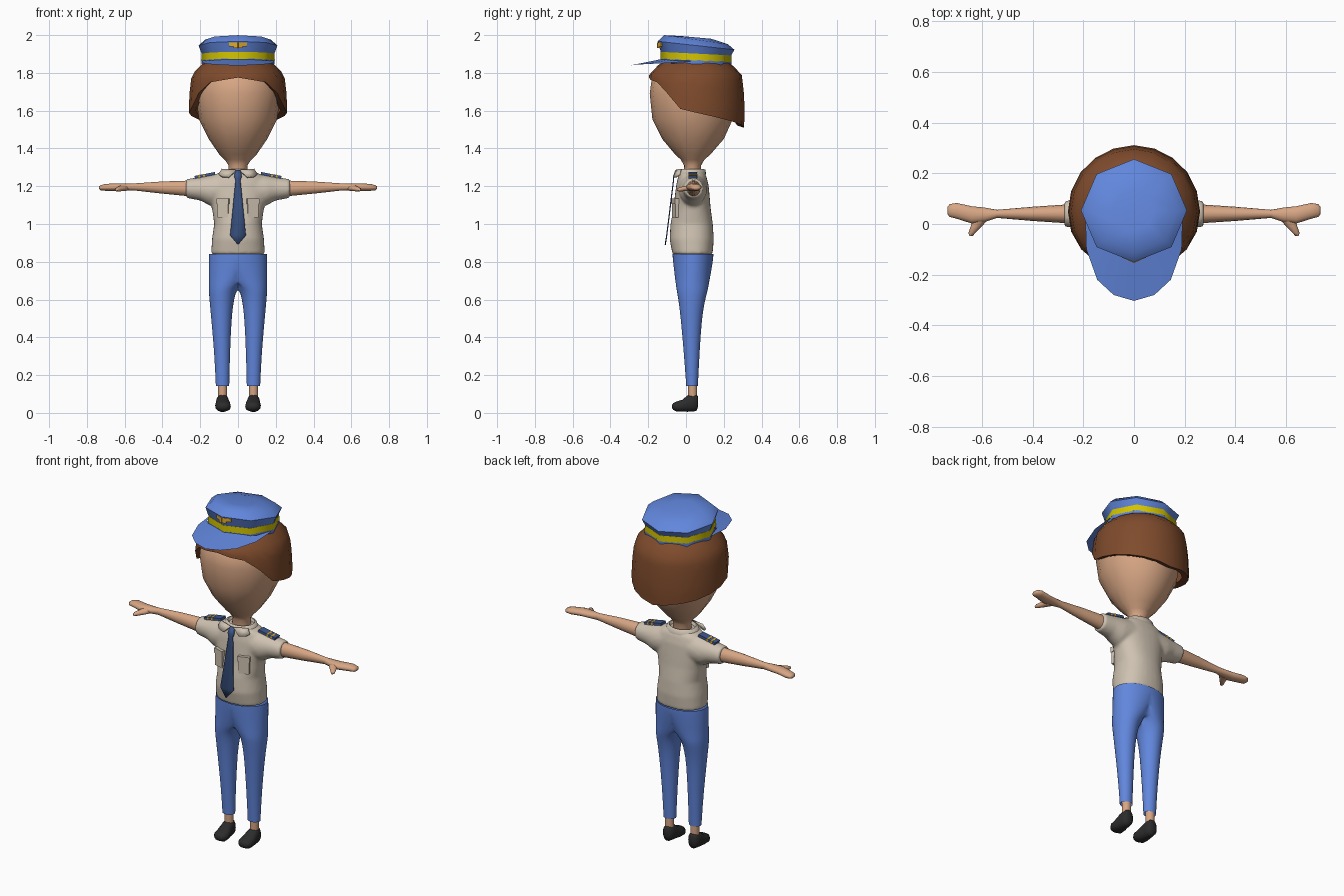
import bpy, bmesh, math
from mathutils import Matrix, Vector

if "Cube" in bpy.data.objects:
    bpy.data.objects.remove(bpy.data.objects["Cube"])


def material(name, rgb):
    m = bpy.data.materials.new(name)
    m.diffuse_color = (*rgb, 1)
    m.use_nodes = True
    m.node_tree.nodes["Principled BSDF"].inputs["Base Color"].default_value = m.diffuse_color
    return m


SKIN = material("skin", (.68, .38, .23))
HAIR = material("brown", (.21, .07, .025))
BLUE = material("blue", (.12, .24, .72))
SHIRT = material("cream", (.62, .54, .44))
NAVY = material("navy", (.05, .10, .26))
YELLOW = material("yellow", (.65, .55, .0))
GOLD = material("gold", (.75, .40, .03))
BLACK = material("black", (.025, .025, .025))


def finish(name, bm, mat, mirror=False, subsurf=0, angle=60, thick=0):
    bmesh.ops.remove_doubles(bm, verts=bm.verts, dist=1e-5)
    bmesh.ops.recalc_face_normals(bm, faces=bm.faces)
    me = bpy.data.meshes.new(name)
    bm.to_mesh(me)
    bm.free()
    me.materials.append(mat)
    for p in me.polygons:
        p.use_smooth = True
    me.set_sharp_from_angle(angle=math.radians(angle))
    ob = bpy.data.objects.new(name, me)
    bpy.context.collection.objects.link(ob)
    if mirror:
        ob.modifiers.new("mirror", 'MIRROR')
    if thick:
        s = ob.modifiers.new("thickness", 'SOLIDIFY')
        s.thickness, s.offset = thick, 0
    if subsurf:
        s = ob.modifiers.new("smooth", 'SUBSURF')
        s.levels = s.render_levels = subsurf
    return ob


def skin_rings(bm, rings, caps=True, closed=True):
    """Join rows of points with quads."""
    rows = [[bm.verts.new(p) for p in r] for r in rings]
    n = len(rows[0])
    for lo, hi in zip(rows, rows[1:]):
        for i in range(n if closed else n - 1):
            j = (i + 1) % n
            bm.faces.new((lo[i], lo[j], hi[j], hi[i]))
    if caps:
        bm.faces.new(rows[0])
        bm.faces.new(rows[-1])


def power(v, e):
    return math.copysign(abs(v) ** e, v)


def loft(bm, rings, axis='z', n=16, e=1, caps=True, flip=1):
    """Each ring is (position, centre a, radius a, centre b, radius b)."""
    out = []
    for t, ca, ra, cb, rb in rings:
        row = []
        for i in range(n):
            w = 2 * math.pi * i / n
            a, b = ca + ra * power(math.cos(w), e), cb + rb * power(math.sin(w), e)
            row.append({'z': (a, b, t), 'x': (t * flip, a, b), 'y': (a, t, b)}[axis])
        out.append(row)
    skin_rings(bm, out, caps)
    return bm


def box(bm, size, loc, ry=0, rz=0):
    m = Matrix.Translation(loc) @ Matrix.Rotation(rz, 4, 'Z') @ Matrix.Rotation(ry, 4, 'Y')
    bmesh.ops.create_cube(bm, size=1, matrix=m @ Matrix.Diagonal((*size, 1)))
    return bm


def interp(table, x):
    for (x0, y0), (x1, y1) in zip(table, table[1:]):
        if x <= x1:
            return y0 + (y1 - y0) * max(0, x - x0) / (x1 - x0)
    return table[-1][1]


# Head and neck
finish("head", loft(bmesh.new(), [
    (1.25, 0, .055, .033, .048), (1.31, 0, .05, .035, .045), (1.34, 0, .07, .035, .062),
    (1.37, 0, .10, .036, .095), (1.45, 0, .155, .037, .163), (1.555, 0, .207, .035, .213),
    (1.69, 0, .226, .03, .222), (1.78, 0, .212, .03, .21), (1.84, 0, .16, .04, .155)]), SKIN)

# Hair shell with a raised fringe and a low back
edge = [(0, 1.775), (36, 1.75), (45, 1.725), (55, 1.69), (72, 1.61), (90, 1.59), (130, 1.55), (180, 1.51)]
profile = [(1.51, .257), (1.60, .261), (1.70, .256), (1.79, .245), (1.84, .198), (1.88, .14)]
rows = []
for k in range(10):
    row = []
    for i in range(20):
        deg = i * 18
        zb = interp(edge, min(deg, 360 - deg))
        z = 1.88 + (zb - 1.88) * min(k, 8) / 8
        r = interp(profile, z) * (.86 if k == 9 else 1)
        w = math.radians(deg)
        row.append((r * math.sin(w), .05 - r * math.cos(w), z + (.012 if k == 9 else 0)))
    rows.append(row)
bm = bmesh.new()
skin_rings(bm, rows, caps=False)
finish("hair", bm, HAIR)


# Eight-sided tilted cap
def cap_rows(rings):
    return [[(r * 1.03 * math.sin(i * math.pi / 4), .053 - r * math.cos(i * math.pi / 4),
              z - s * r * -math.cos(i * math.pi / 4)) for i in range(8)] for z, r, s in rings]


for name, rings, mat in (
        ("cap_rim", [(1.845, .18, .04), (1.847, .188, .04), (1.868, .189, .045)], BLUE),
        ("cap_band", [(1.866, .189, .045), (1.902, .188, .05)], YELLOW),
        ("cap_crown", [(1.90, .186, .05), (1.945, .203, .11), (1.976, .168, .14), (1.988, .08, .09)], BLUE)):
    bm = bmesh.new()
    skin_rings(bm, cap_rows(rings))
    finish(name, bm, mat, angle=50)

# Thin visor
outer = [(.192, .03, 1.862), (.188, -.10, 1.852), (.145, -.22, 1.846), (.08, -.28, 1.842), (0, -.303, 1.838)]
inner = [(.185, .03, 1.864), (.16, -.06, 1.866), (.11, -.09, 1.869), (.06, -.11, 1.871), (0, -.13, 1.873)]
bm = bmesh.new()
skin_rings(bm, [outer, inner], caps=False, closed=False)
finish("visor", bm, BLUE, mirror=True)

# Plain cap badge
bm = box(bmesh.new(), (.026, .012, .03), (.009, -.143, 1.947), rz=.35)
box(bm, (.028, .012, .02), (.033, -.132, 1.951), rz=.37)
finish("cap_badge", bm, GOLD, mirror=True)

# Shirt: torso and sleeves fused
bm = loft(bmesh.new(), [
    (.838, 0, .142, .035, .106), (.92, 0, .138, .03, .117), (1.0, 0, .126, .03, .112),
    (1.08, 0, .137, .032, .099), (1.15, 0, .152, .033, .092), (1.21, 0, .158, .034, .085),
    (1.255, 0, .132, .033, .074), (1.277, 0, .09, .03, .065)], n=32, e=.88)
for side in (1, -1):
    loft(bm, [(.06, .035, .08, 1.185, .085), (.15, .037, .072, 1.178, .08), (.20, .04, .06, 1.186, .062),
              (.275, .04, .051, 1.188, .05)], 'x', 24, flip=side)
shirt = finish("shirt", bm, SHIRT)
mod = shirt.modifiers.new("fuse", 'REMESH')
mod.mode, mod.voxel_size, mod.use_smooth_shade = 'VOXEL', .009, True
mod = shirt.modifiers.new("soften", 'SMOOTH')
mod.factor, mod.iterations = .5, 5

# Collar band and flaps
finish("collar_band", loft(bmesh.new(), [
    (1.262, 0, .098, .03, .076), (1.287, 0, .088, .03, .073), (1.291, 0, .076, .03, .064),
    (1.265, 0, .06, .032, .052)], n=24, caps=False), SHIRT)
bm = bmesh.new()
bm.faces.new([bm.verts.new(p) for p in (
    (.008, -.052, 1.284), (.085, -.028, 1.29), (.102, -.035, 1.262), (.085, -.052, 1.25), (.05, -.066, 1.247))])
finish("collar_flap", bm, SHIRT, mirror=True, thick=.01)

# Tie
bm = bmesh.new()
skin_rings(bm, [[(-w, y, z), (w, y, z)] for z, w, y in (
    (1.285, .014, -.052), (1.25, .02, -.066), (1.232, .013, -.066), (.94, .042, -.102), (.89, 0, -.11))],
    caps=False, closed=False)
finish("tie", bm, NAVY, thick=.006)

# Chest pockets with flaps
bm = box(bmesh.new(), (.058, .018, .09), (.079, -.056, 1.08), rz=.3)
box(bm, (.066, .024, .03), (.079, -.056, 1.12), rz=.3)
finish("chest_pocket", bm, SHIRT, mirror=True)

# Shoulder boards with stripes
tilt = math.radians(11)
finish("shoulder_board", box(bmesh.new(), (.11, .045, .014), (.175, .037, 1.258), ry=tilt), NAVY, mirror=True)
bm = bmesh.new()
for d in (.005, .03):
    box(bm, (.01, .046, .016), (.175 + d, .037, 1.258 - d * math.tan(tilt)), ry=tilt)
finish("shoulder_stripes", bm, GOLD, mirror=True)

# Arms with mitten hands and thumbs
finish("arm", loft(bmesh.new(), [
    (.25, .04, .038, 1.188, .043), (.40, .04, .028, 1.193, .033), (.54, .04, .016, 1.196, .020),
    (.59, .036, .029, 1.195, .019), (.64, .036, .034, 1.195, .020), (.70, .052, .031, 1.194, .019),
    (.727, .053, .025, 1.192, .014), (.736, .053, .014, 1.192, .007)], 'x', 14), SKIN, mirror=True)
finish("thumb", loft(bmesh.new(), [
    (.025, .602, .032, 1.192, .017), (-.01, .622, .022, 1.187, .014), (-.035, .639, .014, 1.183, .011),
    (-.048, .643, .006, 1.181, .006)], 'y', 10), SKIN, mirror=True)

# Trousers: one leg clamped at the centre line, then mirrored
bm = loft(bmesh.new(), [
    (.143, .082, .036, .032, .031), (.16, .082, .036, .032, .032), (.32, .084, .042, .030, .042),
    (.50, .088, .054, .028, .056), (.58, .087, .063, .030, .068), (.63, .084, .070, .032, .078),
    (.66, .075, .080, .033, .085), (.70, .05, .105, .034, .091), (.77, .02, .136, .036, .102),
    (.825, 0, .155, .037, .109), (.842, 0, .154, .037, .109)], n=24, caps=False)
for v in bm.verts:
    v.co.x = max(0, v.co.x)
bmesh.ops.delete(bm, geom=[f for f in bm.faces if all(v.co.x < 1e-6 for v in f.verts)], context='FACES')
finish("trousers", bm, BLUE, mirror=True, subsurf=1, angle=180)

# Ankles and shoes
finish("ankle", loft(bmesh.new(), [
    (.07, .082, .024, .035, .024), (.18, .082, .025, .034, .025)], n=12), SKIN, mirror=True)
finish("shoe", loft(bmesh.new(), [
    (.064, .082, .018, .06, .028), (.055, .082, .029, .054, .045), (.03, .082, .033, .053, .047),
    (.008, .082, .035, .049, .044), (-.02, .08, .041, .038, .032), (-.05, .079, .041, .034, .027),
    (-.068, .079, .028, .034, .018), (-.074, .079, .012, .034, .008)], 'y', 14, e=.85), BLACK, mirror=True)
